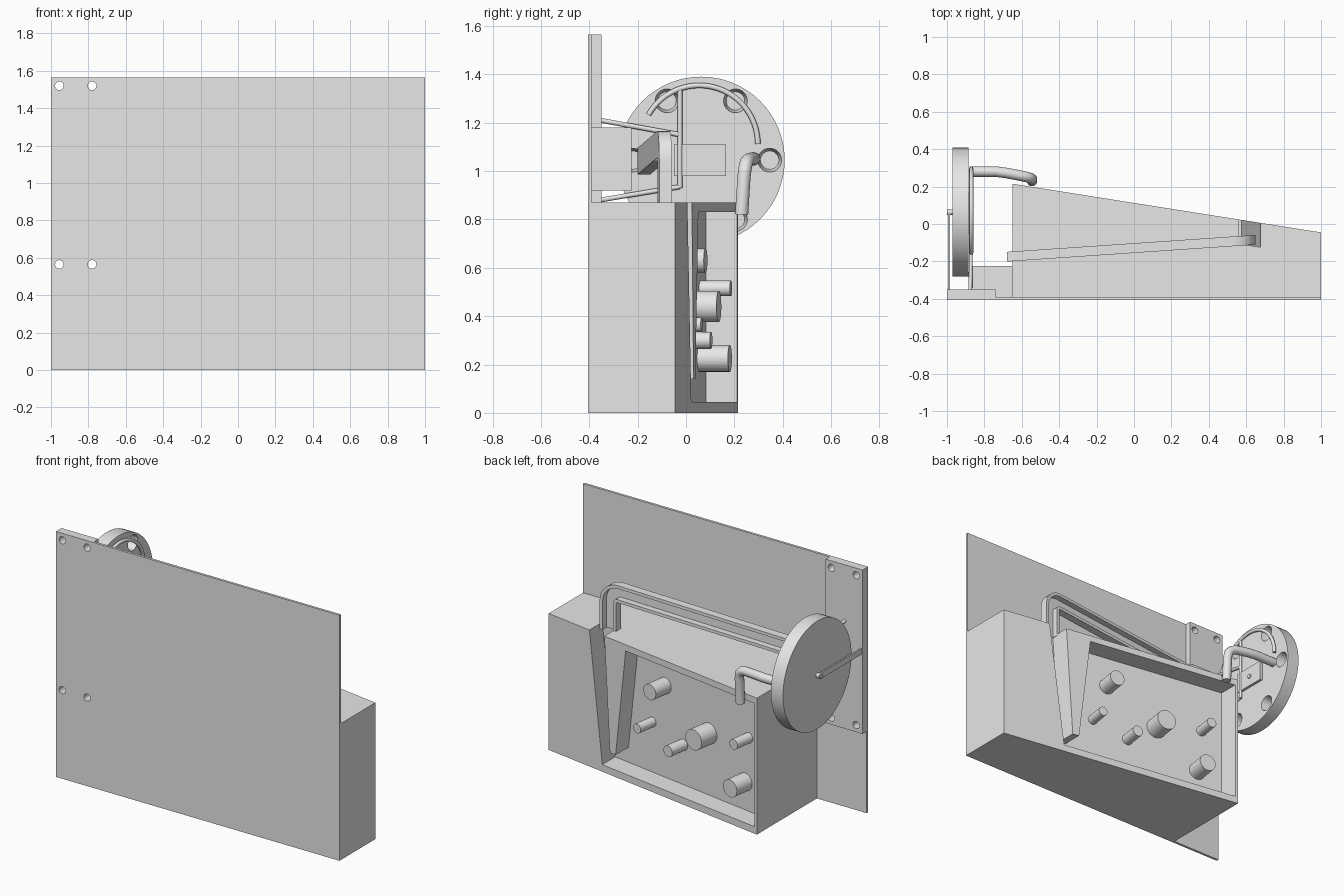
import bpy, bmesh, math
from mathutils import Vector

if "Cube" in bpy.data.objects:
    bpy.data.objects.remove(bpy.data.objects["Cube"])

grey = bpy.data.materials.new("plain grey")
grey.use_nodes = True
grey.diffuse_color = (0.8, 0.8, 0.8, 1)
grey.node_tree.nodes["Principled BSDF"].inputs["Base Color"].default_value = (0.8, 0.8, 0.8, 1)


def activate(ob):
    bpy.ops.object.select_all(action='DESELECT')
    ob.select_set(True)
    bpy.context.view_layer.objects.active = ob


def finish(bm, name):
    bmesh.ops.recalc_face_normals(bm, faces=bm.faces)
    mesh = bpy.data.meshes.new(name)
    bm.to_mesh(mesh)
    bm.free()
    mesh.materials.append(grey)
    ob = bpy.data.objects.new(name, mesh)
    bpy.context.collection.objects.link(ob)
    return ob


def smooth(ob):
    activate(ob)
    bpy.ops.object.shade_smooth_by_angle(angle=math.radians(35))


def prism(name, outline, place, near, far):
    """Extrude a 2D outline; place(a, b, t) maps it into space."""
    bm = bmesh.new()
    rings = [[bm.verts.new(place(a, b, t)) for a, b in outline] for t in (near, far)]
    bm.faces.new(rings[0])
    bm.faces.new(rings[1])
    for i in range(len(outline)):
        j = (i + 1) % len(outline)
        bm.faces.new((rings[0][i], rings[0][j], rings[1][j], rings[1][i]))
    return finish(bm, name)


def box(name, x0, x1, y0, y1, z0, z1):
    outline = [(x0, y0), (x1, y0), (x1, y1), (x0, y1)]
    return prism(name, outline, lambda a, b, t: (a, b, t), z0, z1)


def cylinder(name, start, end, r1, r2=None, sides=32):
    start, end = Vector(start), Vector(end)
    axis = end - start
    bm = bmesh.new()
    bmesh.ops.create_cone(bm, cap_ends=True, segments=sides, radius1=r1,
                          radius2=r2 or r1, depth=axis.length)
    turn = Vector((0, 0, 1)).rotation_difference(axis)
    for v in bm.verts:
        v.co = turn @ v.co + (start + end) / 2
    ob = finish(bm, name)
    smooth(ob)
    return ob


def tube(name, points, radius):
    curve = bpy.data.curves.new(name, 'CURVE')
    curve.dimensions = '3D'
    curve.bevel_depth = radius
    curve.bevel_resolution = 4
    curve.use_fill_caps = True
    spline = curve.splines.new('POLY')
    spline.points.add(len(points) - 1)
    for p, co in zip(spline.points, points):
        p.co = (*co, 1)
    curve.materials.append(grey)
    ob = bpy.data.objects.new(name, curve)
    bpy.context.collection.objects.link(ob)
    activate(ob)
    bpy.ops.object.convert(target='MESH')
    smooth(bpy.context.object)


def cut(ob, cutters):
    activate(ob)
    for c in cutters:
        m = ob.modifiers.new("cut", 'BOOLEAN')
        m.operation, m.solver, m.object = 'DIFFERENCE', 'EXACT', c
        bpy.ops.object.modifier_apply(modifier=m.name)
        bpy.data.objects.remove(c)


# Front panel and thicker mounting plate, drilled with four bolt holes
panel = box("front_panel", -1, 1, -0.406, -0.39, 0, 1.565)
plate = box("mounting_plate", -1, -0.74, -0.391, -0.35, 0.52, 1.565)
for part in (panel, plate):
    cut(part, [cylinder("bolt_hole", (x, -0.5, z), (x, -0.3, z), 0.023)
               for x in (-0.955, -0.78) for z in (0.565, 1.52)])
box("support_block", -0.87, -0.65, -0.391, -0.225, 0.92, 1.18)


# Tapered housing with a pin chamber and a side slot cut into its sloping back
def back(x):
    return 0.215 - 0.1576 * (x + 0.65)


housing = prism("housing", [(-0.65, -0.391), (1, -0.391), (1, back(1)), (-0.65, back(-0.65))],
                lambda a, b, t: (a, b, t), 0, 0.87)
chamber = [(0.68, 0.89), (0.575, 0.045), (-0.63, 0.045), (-0.63, 0.83),
           (0.39, 0.83), (0.47, 0.14), (0.515, 0.14), (0.56, 0.89)]
cut(housing, [prism("chamber_cutter", chamber, lambda a, b, t: (a, back(a) + t, b), -0.13, 0.05)])

# Pins standing on the chamber floor, flush with the back
lean = Vector((0.1556, 0.9878, 0))
for x, z, r in [(0.2, 0.63, 0.05), (0.3, 0.365, 0.03), (0.055, 0.3, 0.035),
                (-0.148, 0.44, 0.065), (-0.465, 0.515, 0.032), (-0.437, 0.225, 0.055)]:
    tip = Vector((x, back(x), z))
    cylinder("pin", tip - lean * 0.132, tip, r)


# Open chute: a web with an upper and a lower flange, bent down into the slot
def chute_line(d):
    bend = [(0.53 + (0.12 - d) * math.sin(a), 1.045 + (0.12 - d) * math.cos(a))
            for a in (math.radians(i * 10) for i in range(10))]
    return [(-0.68, 1.095 - d)] + bend + [(0.65 - d, 0.86)]


def chute_place(a, b, t):
    return (a, -0.175 + 0.068 * (a + 0.68) + t, b)


for name, d0, d1, far in [("chute_upper_flange", 0, 0.02, 0.026),
                          ("chute_lower_flange", 0.09, 0.11, 0.026),
                          ("chute_web", 0.001, 0.109, -0.014)]:
    smooth(prism(name, chute_line(d0) + chute_line(d1)[::-1], chute_place, -0.026, far))

# Wheel with six shallow tapered pockets on its inner face
CY, CZ = 0.063, 1.045
wheel = cylinder("wheel", (-0.97, CY, CZ), (-0.885, CY, CZ), 0.345, sides=64)
pockets = []
for i in range(6):
    a = i * math.pi / 3
    y, z = CY + 0.283 * math.cos(a), CZ + 0.283 * math.sin(a)
    pockets.append(cylinder("pocket_cutter", (-0.945, y, z), (-0.875, y, z), 0.038, 0.051))
cut(wheel, pockets)
smooth(wheel)

# Axle, hub plate and the outer support arm
cylinder("axle", (-1, CY, CZ), (-0.862, CY, CZ), 0.014)
box("hub_plate", -0.886, -0.868, -0.05, 0.165, 0.98, 1.11)
box("axle_arm", -0.995, -0.985, -0.36, CY, CZ - 0.018, CZ + 0.018)
cylinder("axle_arm_end", (-0.995, CY, CZ), (-0.985, CY, CZ), 0.018)

# Wire frame: curved guard, upright and two stays to the mounting plate
guard = [(-0.87, 0.055 + 0.242 * math.cos(a), 1.112 + 0.242 * math.sin(a))
         for a in (math.radians(i * 5) for i in range(31))]
tube("guard_arc", guard, 0.011)
tube("guard_upright", [(-0.87, -0.025, 0.93), (-0.87, -0.025, 1.34)], 0.01)
for name, z0, z1 in [("upper_stay", 1.21, 1.15), ("lower_stay", 0.88, 0.935)]:
    tube(name, [(-0.875, -0.355, z0), (-0.87, -0.025, z1)], 0.01)

# Outlet pipe from the wheel, bending down behind the housing
pipe = [(-0.88, 0.28, 1.05), (-0.74, 0.28, 1.05), (-0.69, 0.274, 1.05), (-0.6, 0.257, 1.045),
        (-0.57, 0.25, 1.035), (-0.55, 0.245, 1.015), (-0.545, 0.24, 0.98), (-0.545, 0.23, 0.82)]
tube("outlet_pipe", pipe, 0.028)
